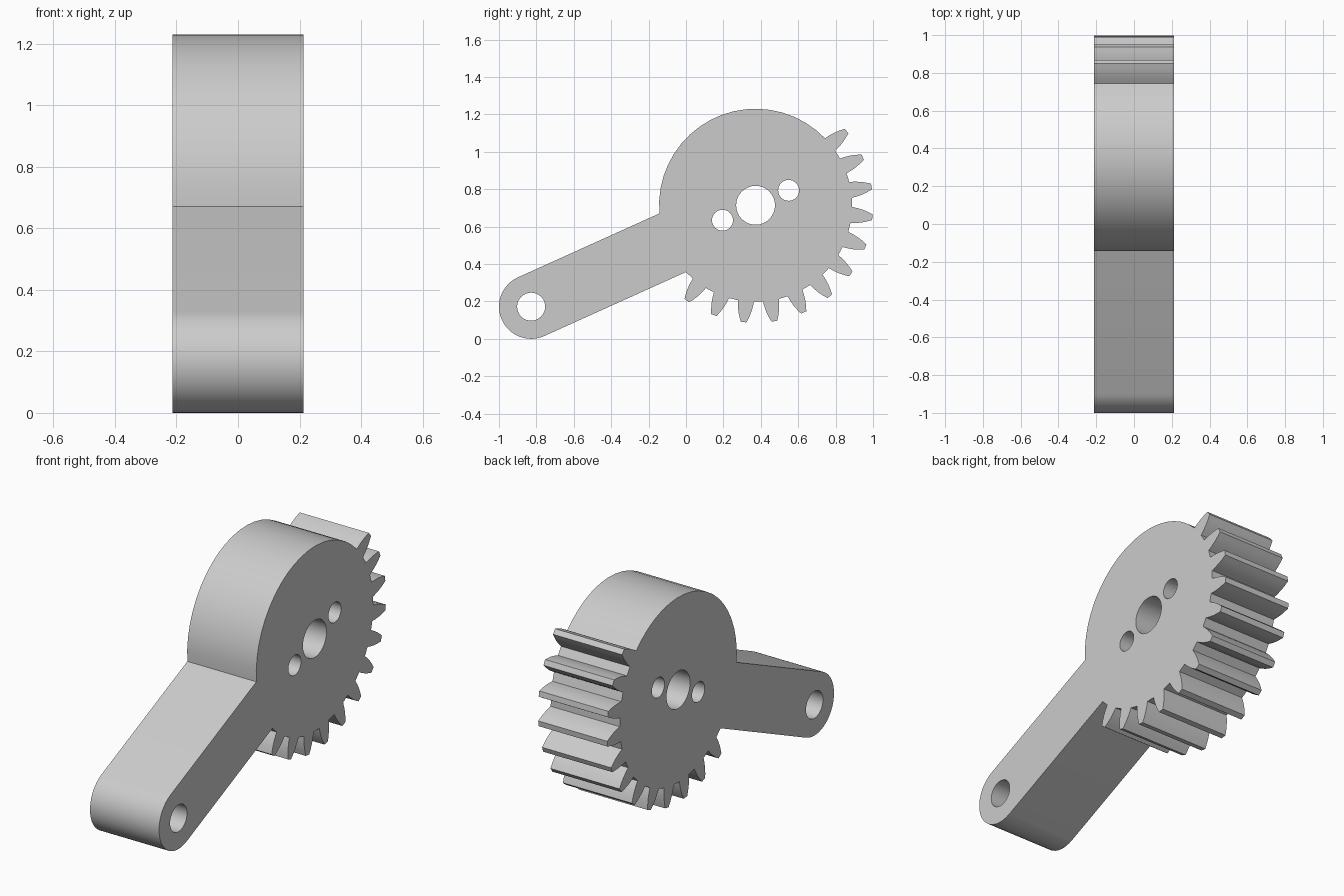
import bpy, bmesh
from math import sin, cos, asin, atan2, radians, pi, ceil
from mathutils import Vector

if "Cube" in bpy.data.objects:
    bpy.data.objects.remove(bpy.data.objects["Cube"])

HALF_WIDTH = 0.213
GEAR, PIVOT = Vector((0.372, 0.714)), Vector((-0.828, 0.172))
ROOT_R, ARM_R = 0.516, 0.172
PITCH, FIRST_TOOTH, TEETH = radians(15), radians(39.2), 12
# Tooth flank: radius and half angle in degrees
FLANK = [(ROOT_R, 4.8), (0.545, 4.2), (0.575, 3.4), (0.603, 2.4), (0.628, 1.4)]


def polar(centre, radius, angle):
    return centre + radius * Vector((cos(angle), sin(angle)))


def arc(centre, radius, start, end, step=radians(7.5)):
    n = ceil(abs(end - start) / step)
    return [polar(centre, radius, start + (end - start) * i / n) for i in range(n + 1)]


def circle(centre, radius, sides=32):
    return arc(centre, radius, 0, 2 * pi, 2 * pi / sides)[:-1]


def tooth(angle):
    side_a = [polar(GEAR, r, angle - radians(h)) for r, h in FLANK]
    side_b = [polar(GEAR, r, angle + radians(h)) for r, h in reversed(FLANK)]
    return side_a + side_b


# Outline: lower arm joint, teeth, plain rim, rounded arm end
axis = PIVOT - GEAR
axis_angle = atan2(-axis.y, -axis.x)
joint = asin(ARM_R / ROOT_R)
outline = [polar(GEAR, ROOT_R, axis_angle - pi + joint)]
for k in reversed(range(TEETH)):
    outline += tooth(FIRST_TOOTH - k * PITCH)
rim_start = FIRST_TOOTH + radians(FLANK[0][1])
outline += arc(GEAR, ROOT_R, rim_start, axis_angle + pi - joint)[1:]
outline += arc(PIVOT, ARM_R, axis_angle + pi / 2, axis_angle + 3 * pi / 2)

# Holes: shaft, two bolts beside it, pivot at the arm end
holes = [circle(GEAR, 0.104), circle(PIVOT, 0.075)]
holes += [circle(polar(GEAR, 0.194, axis_angle + turn), 0.056) for turn in (0, pi)]

# Fill the profile and extrude it across the width
bm = bmesh.new()
for loop in [outline] + holes:
    verts = [bm.verts.new((-HALF_WIDTH, p.x, p.y)) for p in loop]
    for a, b in zip(verts, verts[1:] + verts[:1]):
        bm.edges.new((a, b))
bmesh.ops.triangle_fill(bm, use_beauty=True, edges=bm.edges[:], normal=(1, 0, 0))
result = bmesh.ops.extrude_face_region(bm, geom=bm.faces[:], use_keep_orig=True)
moved = [g for g in result["geom"] if isinstance(g, bmesh.types.BMVert)]
bmesh.ops.translate(bm, verts=moved, vec=(2 * HALF_WIDTH, 0, 0))
bmesh.ops.recalc_face_normals(bm, faces=bm.faces[:])

mesh = bpy.data.meshes.new("sector_gear_arm")
bm.to_mesh(mesh)
bm.free()
part = bpy.data.objects.new("sector_gear_arm", mesh)
bpy.context.collection.objects.link(part)

# Plain grey material
grey = bpy.data.materials.new("light_grey")
grey.use_nodes = True
colour = (0.6, 0.6, 0.6, 1)
grey.diffuse_color = colour
grey.node_tree.nodes["Principled BSDF"].inputs["Base Color"].default_value = colour
mesh.materials.append(grey)

bpy.ops.object.select_all(action="DESELECT")
part.select_set(True)
bpy.context.view_layer.objects.active = part
bpy.ops.object.shade_smooth_by_angle(angle=radians(25))
